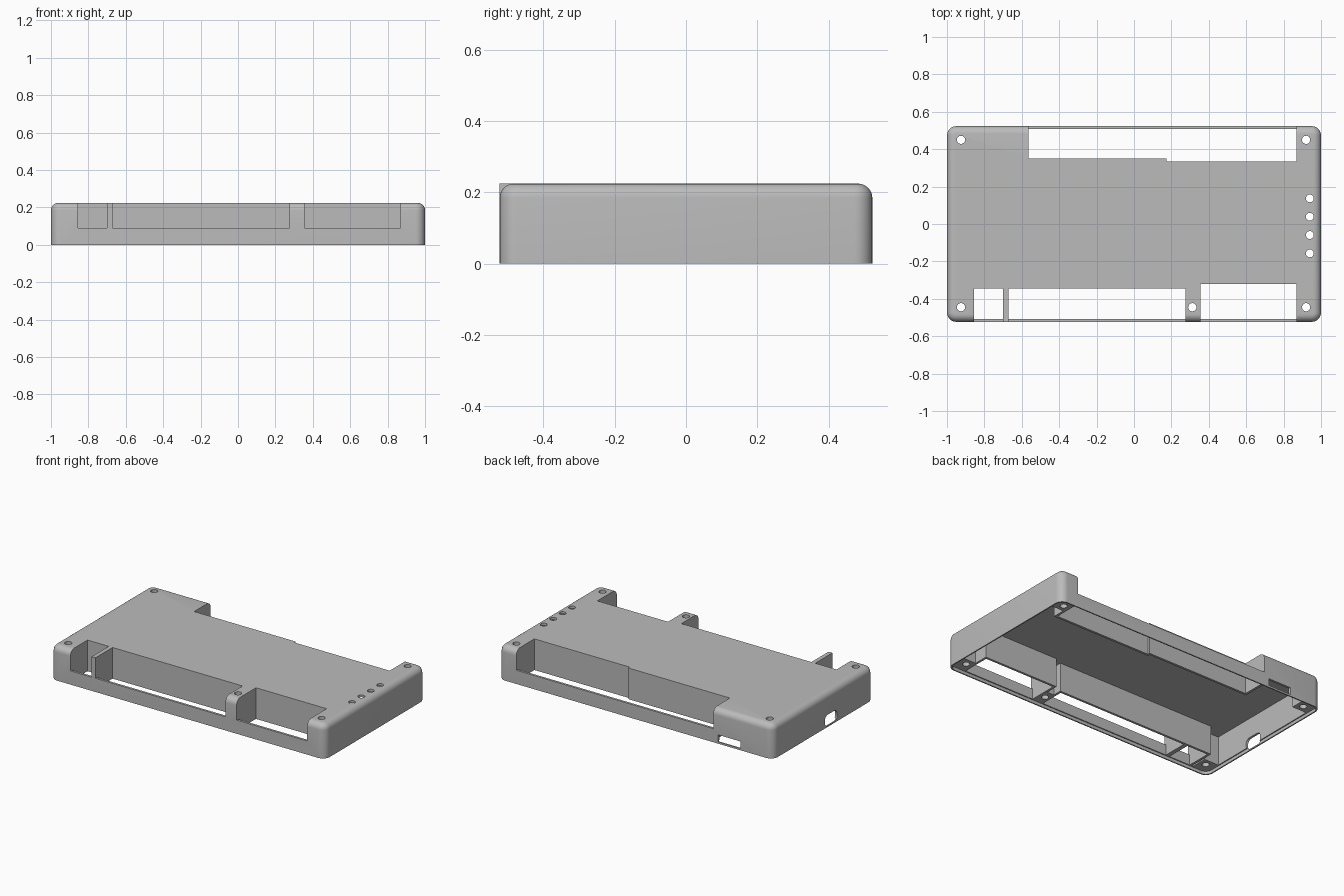
import bpy, bmesh
from mathutils import Matrix, Vector

cube = bpy.data.objects.get("Cube")
if cube:
    bpy.data.objects.remove(cube, do_unlink=True)

W, D, H = 1.0, 0.523, 0.225      # half width, half depth, height
T, RIM, SILL = 0.015, 0.02, 0.09  # wall, rim height, notch sill height

grey = bpy.data.materials.new("grey_plastic")
grey.use_nodes = True
grey.diffuse_color = (0.5, 0.5, 0.5, 1)
grey.node_tree.nodes["Principled BSDF"].inputs["Base Color"].default_value = (0.5, 0.5, 0.5, 1)


def make(name, bm):
    mesh = bpy.data.meshes.new(name)
    bmesh.ops.recalc_face_normals(bm, faces=bm.faces)
    bm.to_mesh(mesh)
    bm.free()
    mesh.materials.append(grey)
    ob = bpy.data.objects.new(name, mesh)
    bpy.context.collection.objects.link(ob)
    return ob


def box(name, x0, x1, y0, y1, z0, z1, axis=2, radius=0, top=0):
    """Box, with optional rounding of edges along one axis and of the top."""
    bm = bmesh.new()
    size = Vector((x1 - x0, y1 - y0, z1 - z0))
    mid = Vector((x0 + x1, y0 + y1, z0 + z1)) / 2
    bmesh.ops.create_cube(bm, size=1, matrix=Matrix.Translation(mid) @ Matrix.Diagonal((*size, 1)))
    if radius:
        edges = [e for e in bm.edges
                 if abs((e.verts[0].co - e.verts[1].co)[axis]) > 1e-4]
        bmesh.ops.bevel(bm, geom=edges, offset=radius, segments=8, profile=0.5, affect='EDGES')
    if top:
        edges = [e for e in bm.edges if all(v.co.z > z1 - 1e-4 for v in e.verts)]
        bmesh.ops.bevel(bm, geom=edges, offset=top, segments=6, profile=0.5, affect='EDGES')
    return make(name, bm)


def cylinder(name, x, y, r, z0, z1):
    bm = bmesh.new()
    bmesh.ops.create_cone(bm, cap_ends=True, segments=24, radius1=r, radius2=r, depth=z1 - z0,
                          matrix=Matrix.Translation((x, y, (z0 + z1) / 2)))
    return make(name, bm)


def combine(target, tool, operation='DIFFERENCE'):
    mod = target.modifiers.new("cut", 'BOOLEAN')
    mod.object, mod.operation, mod.solver = tool, operation, 'EXACT'
    bpy.context.view_layer.objects.active = target
    bpy.ops.object.modifier_apply(modifier=mod.name)
    bpy.data.objects.remove(tool, do_unlink=True)


# Notches as x range, inner depth and side (-1 front, 1 back)
notches = [(-0.855, 0.275, 0.345, -1), (0.355, 0.87, 0.32, -1),
           (-0.565, 0.176, 0.35, 1), (0.175, 0.87, 0.335, 1)]
screws = [(-0.925, -0.445), (0.92, -0.445), (-0.925, 0.45), (0.92, 0.45)]

# Inner cavity, leaving material for notch walls and screw bosses
cavity = box("cavity", -W + T, W - T, -D + T, D - T, -0.1, H - T, radius=0.04)
for x0, x1, depth, s in notches:
    ys = sorted((s * (depth - T), s * 0.7))
    combine(cavity, box("keep", x0 - T, x1 + T, *ys, -0.2, 0.4))
for x, y in screws:
    xs = sorted((x - 0.045 * (1 if x > 0 else -1), x * 1.3))
    ys = sorted((y - 0.045 * (1 if y > 0 else -1), y * 1.4))
    combine(cavity, box("keep", *xs, *ys, -0.2, 0.4))
combine(cavity, box("keep", 0.28, 0.35, -0.7, -0.39, -0.2, 0.4))

# Rounded case shell
case = box("case_shell", -W, W, -D, D, 0, H, radius=0.05, top=0.04)
combine(case, cavity)
combine(case, box("rim_step", -W + 0.008, W - 0.008, -D + 0.008, D - 0.008,
                  -0.1, RIM, radius=0.045))

# Notch openings: a through slot plus the part above the sill
for x0, x1, depth, s in notches:
    ys = sorted((s * depth, s * (D - T)))
    combine(case, box("slot", x0, x1, *ys, -0.1, 0.4))
    ys = sorted((s * depth, s * 0.7))
    combine(case, box("opening", x0, x1, *ys, SILL, 0.4))

# Screw holes and indicator light holes
for x, y in screws + [(0.312, -0.445)]:
    combine(case, cylinder("screw_hole", x, y, 0.022, -0.1, 0.4))
for i in range(4):
    combine(case, cylinder("light_hole", 0.94, -0.157 + i * 0.098, 0.021, 0.1, 0.4))

# Connector openings in the back and end walls
combine(case, box("back_port", -0.765, -0.6, 0.49, 0.6, 0.012, 0.058))
combine(case, box("end_port", -1.1, -0.97, -0.145, -0.016, 0.008, 0.08, axis=0, radius=0.03))

# Square-topped divider across the long front notch
divider = box("notch_divider", -0.70, -0.672, -D, -0.343, RIM, H)

bpy.ops.object.select_all(action='DESELECT')
case.select_set(True)
bpy.context.view_layer.objects.active = case
bpy.ops.object.shade_smooth_by_angle(angle=0.6)
